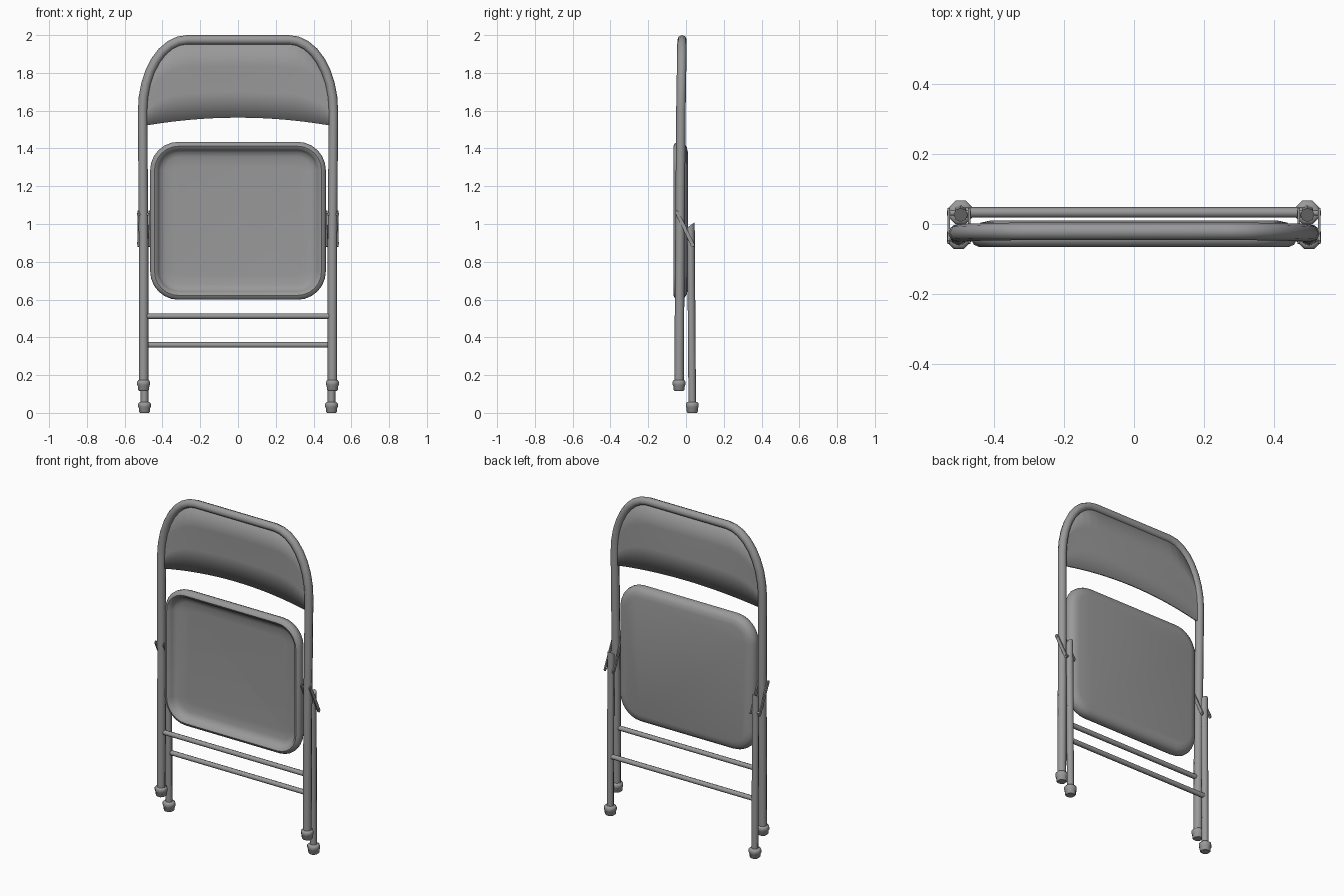
import bpy, bmesh, math
from mathutils import Vector

cube = bpy.data.objects.get("Cube")
if cube:
    bpy.data.objects.remove(cube)

# Single painted-steel material
GREY = (0.32, 0.32, 0.32, 1)
steel = bpy.data.materials.new("grey_steel")
steel.use_nodes = True
steel.diffuse_color = GREY
steel.node_tree.nodes["Principled BSDF"].inputs["Base Color"].default_value = GREY


def finish(name, bm, angle=50):
    bmesh.ops.recalc_face_normals(bm, faces=bm.faces)
    mesh = bpy.data.meshes.new(name)
    bm.to_mesh(mesh)
    bm.free()
    obj = bpy.data.objects.new(name, mesh)
    bpy.context.collection.objects.link(obj)
    mesh.materials.append(steel)
    bpy.ops.object.select_all(action="DESELECT")
    obj.select_set(True)
    bpy.context.view_layer.objects.active = obj
    bpy.ops.object.shade_smooth_by_angle(angle=math.radians(angle))
    return obj


def loft(name, rings, angle=50):
    """Skin a list of closed point rings and cap both ends."""
    bm = bmesh.new()
    loops = [[bm.verts.new(p) for p in ring] for ring in rings]
    for a, b in zip(loops, loops[1:]):
        n = len(a)
        for i in range(n):
            j = (i + 1) % n
            bm.faces.new((a[i], a[j], b[j], b[i]))
    bm.faces.new(loops[0])
    bm.faces.new(loops[-1])
    return finish(name, bm, angle)


def tube(name, path, radius, sides=8):
    """Sweep a round section along a path."""
    pts = [Vector(p) for p in path]
    rings = []
    for i, p in enumerate(pts):
        t = (pts[min(i + 1, len(pts) - 1)] - pts[max(i - 1, 0)]).normalized()
        u = (Vector((0, 1, 0)) - t * t.y).normalized()
        v = t.cross(u)
        rings.append([p + radius * (u * math.cos(a) + v * math.sin(a))
                      for a in (math.tau * k / sides for k in range(sides))])
    return loft(name, rings)


def foot(name, x, y, z):
    """Rubber cap turned from a short profile."""
    profile = [(0.026, 0), (0.032, 0.007), (0.033, 0.026), (0.037, 0.032),
               (0.037, 0.048), (0.031, 0.056), (0.021, 0.058)]
    loft(name, [[(x + r * math.cos(math.tau * k / 8 + math.pi / 8),
                  y + r * math.sin(math.tau * k / 8 + math.pi / 8), z + h)
                 for k in range(8)] for r, h in profile])


# Front legs and backrest bow in one bent tube
FLAT, WIDE, SPRING, RISE = 0.27, 0.235, 1.60, 0.375
half = [(0.50, -0.037, 0.15), (0.50, -0.032, 0.9)]
for k in range(9):
    a = math.pi / 2 * k / 8
    half.append((FLAT + WIDE * math.cos(a), -0.027 + 0.006 * math.sin(a),
                 SPRING + RISE * math.sin(a)))
tube("front_frame", half + [(-x, y, z) for x, y, z in reversed(half)], 0.025)


# Bowed backrest panel
def bow_height(x):
    s = min(1, max(0, (abs(x) - FLAT) / WIDE))
    return SPRING + RISE * math.sqrt(1 - s * s)


bm = bmesh.new()
columns = []
for i in range(25):
    s = math.sin(math.pi / 2 * (i / 12 - 1))
    x = 0.495 * s
    y = -0.026 + 0.016 * (1 - s * s)
    low = 1.52 + 0.043 * (1 - s * s)
    high = bow_height(x)
    columns.append([bm.verts.new((x, y + (-0.020 - y) * f * f, low + (high - low) * f))
                    for f in (0, 0.33, 0.66, 1)])
for a, b in zip(columns, columns[1:]):
    for i in range(3):
        bm.faces.new((a[i], b[i], b[i + 1], a[i + 1]))
panel = finish("backrest_panel", bm)
thick = panel.modifiers.new("thickness", "SOLIDIFY")
thick.thickness = 0.01
thick.offset = 0


# Seat pan: rolled rim in front, shallow dish inside, rounded back
def rounded_rect(inset, y, half_x=0.465, half_z=0.418, mid_z=1.017, corner=0.15):
    r = max(corner - inset, 0.03)
    ring = []
    for q, (sx, sz) in enumerate([(1, 1), (-1, 1), (-1, -1), (1, -1)]):
        cx, cz = sx * (half_x - inset - r), mid_z + sz * (half_z - inset - r)
        for k in range(7):
            a = math.pi / 2 * (q + k / 6)
            ring.append((cx + r * math.cos(a), y, cz + r * math.sin(a)))
    return ring


seat_profile = [(0.13, -0.020), (0.08, -0.023), (0.055, -0.032), (0.045, -0.044),
                (0.038, -0.058), (0.023, -0.066), (0.008, -0.059), (0, -0.045),
                (0.002, -0.025), (0.010, -0.008), (0.028, 0.004), (0.055, 0.010)]
loft("seat", [rounded_rect(i, y) for i, y in seat_profile])

# Cross bars: upper joins the front legs, lower joins the rear legs
tube("front_cross_bar", [(-0.49, -0.035, 0.512), (0.49, -0.035, 0.512)], 0.015)
tube("rear_cross_bar", [(-0.49, 0.033, 0.36), (0.49, 0.033, 0.36)], 0.015)

# Rear legs, feet and folding links on each side
for side, s in (("left", 1), ("right", -1)):
    leg = tube(f"{side}_rear_leg", [(s * 0.495, 0.033, 0.04), (s * 0.495, 0.026, 0.995)], 0.020)
    for v in leg.data.vertices:
        if v.co.z > 0.9:  # slanted top end
            v.co.z += 0.7 * (v.co.y - 0.026)
    foot(f"{side}_front_foot", s * 0.50, -0.037, 0.117)
    foot(f"{side}_rear_foot", s * 0.495, 0.033, 0)
    top, bottom = Vector((0, -0.048, 1.062)), Vector((0, 0.036, 0.888))
    along = (bottom - top).normalized()
    across = Vector((0, -along.z, along.y)) * 0.010
    for place, x in (("inner", 0.467), ("outer", 0.525)):
        rings = []
        for dx in (0, 0.007):
            base = Vector((s * (x + dx), 0, 0))
            rings.append([base + top + across, base + top + across * 0.5 - along * 0.008,
                          base + top - across * 0.5 - along * 0.008, base + top - across,
                          base + bottom - across, base + bottom - across * 0.5 + along * 0.008,
                          base + bottom + across * 0.5 + along * 0.008, base + bottom + across])
        loft(f"{side}_{place}_link", rings, 30)
    for end, p in (("upper", top), ("lower", bottom)):
        q = p.lerp((top + bottom) / 2, 0.12)
        tube(f"{side}_{end}_pivot_pin", [(s * 0.465, q.y + 0.0001, q.z),
                                         (s * 0.534, q.y + 0.0001, q.z)], 0.007)
